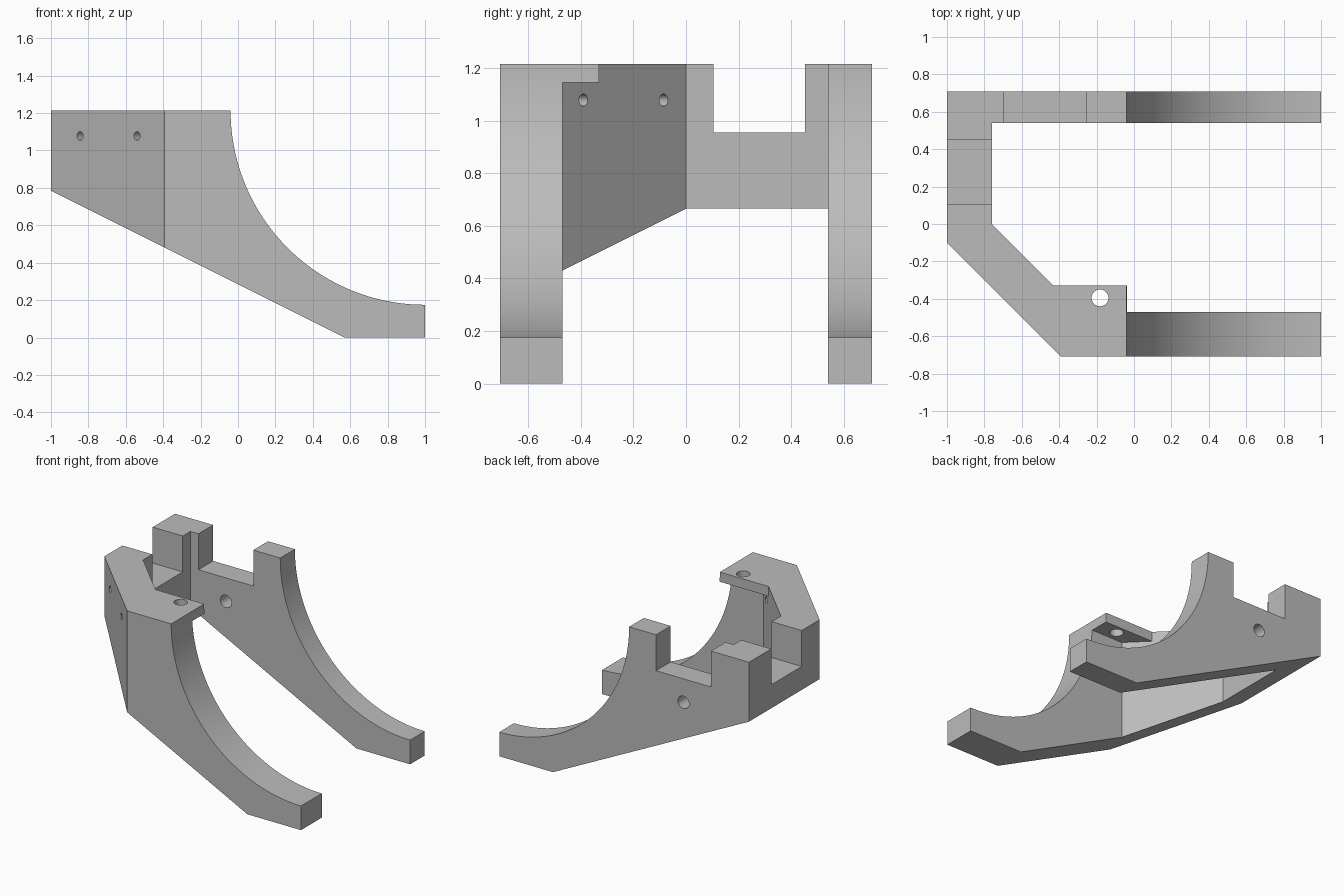
import bpy, bmesh, math
from mathutils import Matrix, Vector

if "Cube" in bpy.data.objects:
    bpy.data.objects.remove(bpy.data.objects["Cube"])

TOP, HALF = 1.215, 0.7075


def finish(name, bm):
    bmesh.ops.recalc_face_normals(bm, faces=bm.faces)
    mesh = bpy.data.meshes.new(name)
    bm.to_mesh(mesh)
    bm.free()
    ob = bpy.data.objects.new(name, mesh)
    bpy.context.collection.objects.link(ob)
    return ob


def prism(name, pts, lo, hi, axis="z"):
    """Extrude a flat outline along z (xy outline) or y (xz outline)."""
    bm = bmesh.new()
    place = (lambda a, b: (a, b, lo)) if axis == "z" else (lambda a, b: (a, lo, b))
    face = bm.faces.new([bm.verts.new(place(a, b)) for a, b in pts])
    ext = bmesh.ops.extrude_face_region(bm, geom=[face])["geom"]
    move = (0, 0, hi - lo) if axis == "z" else (0, hi - lo, 0)
    bmesh.ops.translate(bm, verts=[v for v in ext if isinstance(v, bmesh.types.BMVert)], vec=move)
    return finish(name, bm)


def rect(x0, x1, y0, y1):
    return [(x0, y0), (x1, y0), (x1, y1), (x0, y1)]


def drill(name, centre, direction, radius, length):
    bm = bmesh.new()
    rot = Vector((0, 0, 1)).rotation_difference(Vector(direction)).to_matrix().to_4x4()
    bmesh.ops.create_cone(bm, cap_ends=True, segments=32, radius1=radius, radius2=radius,
                          depth=length, matrix=Matrix.Translation(centre) @ rot)
    return finish(name, bm)


def boolean(ob, cutter, op="DIFFERENCE"):
    cutter.hide_render = True
    mod = ob.modifiers.new("cut", "BOOLEAN")
    mod.operation, mod.solver, mod.object = op, "EXACT", cutter
    bpy.context.view_layer.objects.active = ob
    bpy.ops.object.modifier_apply(modifier=mod.name)
    bpy.data.objects.remove(cutter, do_unlink=True)


# Plan outline: two arms joined by a back wall and a diagonal wall
bracket = prism("bracket_body", [
    (-1.1, HALF), (1.1, HALF), (1.1, 0.54), (-0.76, 0.54), (-0.76, 0.0),
    (-0.43, -0.33), (1.1, -0.33), (1.1, -HALF), (-0.3925, -HALF), (-1.1, 0.0)], -0.2, 1.5)

# Side outline: sloping underside and concave quarter-circle
arc = [(1 - 1.04 * math.cos(t), TOP - 1.04 * math.sin(t))
       for t in (math.pi / 2 * i / 48 for i in range(49))]
side = prism("side_profile", [(-1, TOP)] + arc + [(1, 0), (0.57, 0), (-1, 0.785)], -1, 1, "y")
boolean(bracket, side, "INTERSECT")

# Clear the space beneath the thin tab
boolean(bracket, prism("tab_clearance", [(-0.29, -0.47), (1.2, -0.47), (1.2, -0.3), (-0.46, -0.3)], -0.3, 1.145))

# Notches in the rear arm and the back wall
boolean(bracket, prism("arm_notch", rect(-0.695, -0.255, 0.5, 0.8), 0.955, 1.4))
boolean(bracket, prism("wall_notch", rect(-1.1, -0.7, 0.105, 0.453), 0.955, 1.4))

# Holes: tab, rear arm, two pin holes through the diagonal wall
boolean(bracket, drill("tab_hole", (-0.182, -0.395, 1.18), (0, 0, 1), 0.045, 0.3))
boolean(bracket, drill("arm_hole", (-0.475, 0.62, 0.785), (0, 1, 0), 0.045, 0.4))
for x, y in ((-0.76, -0.17), (-0.455, -0.475)):
    boolean(bracket, drill("pin_hole", (x, y, 1.078), (1, 1, 0), 0.023, 0.36))

# Single grey colour, sharp edges kept
grey = bpy.data.materials.new("plain grey")
grey.diffuse_color = (0.5, 0.5, 0.5, 1)
grey.use_nodes = True
grey.node_tree.nodes["Principled BSDF"].inputs["Base Color"].default_value = grey.diffuse_color
bracket.data.materials.clear()
bracket.data.materials.append(grey)
bpy.ops.object.select_all(action="DESELECT")
bracket.select_set(True)
bpy.context.view_layer.objects.active = bracket
bpy.ops.object.shade_smooth_by_angle(angle=math.radians(30))
